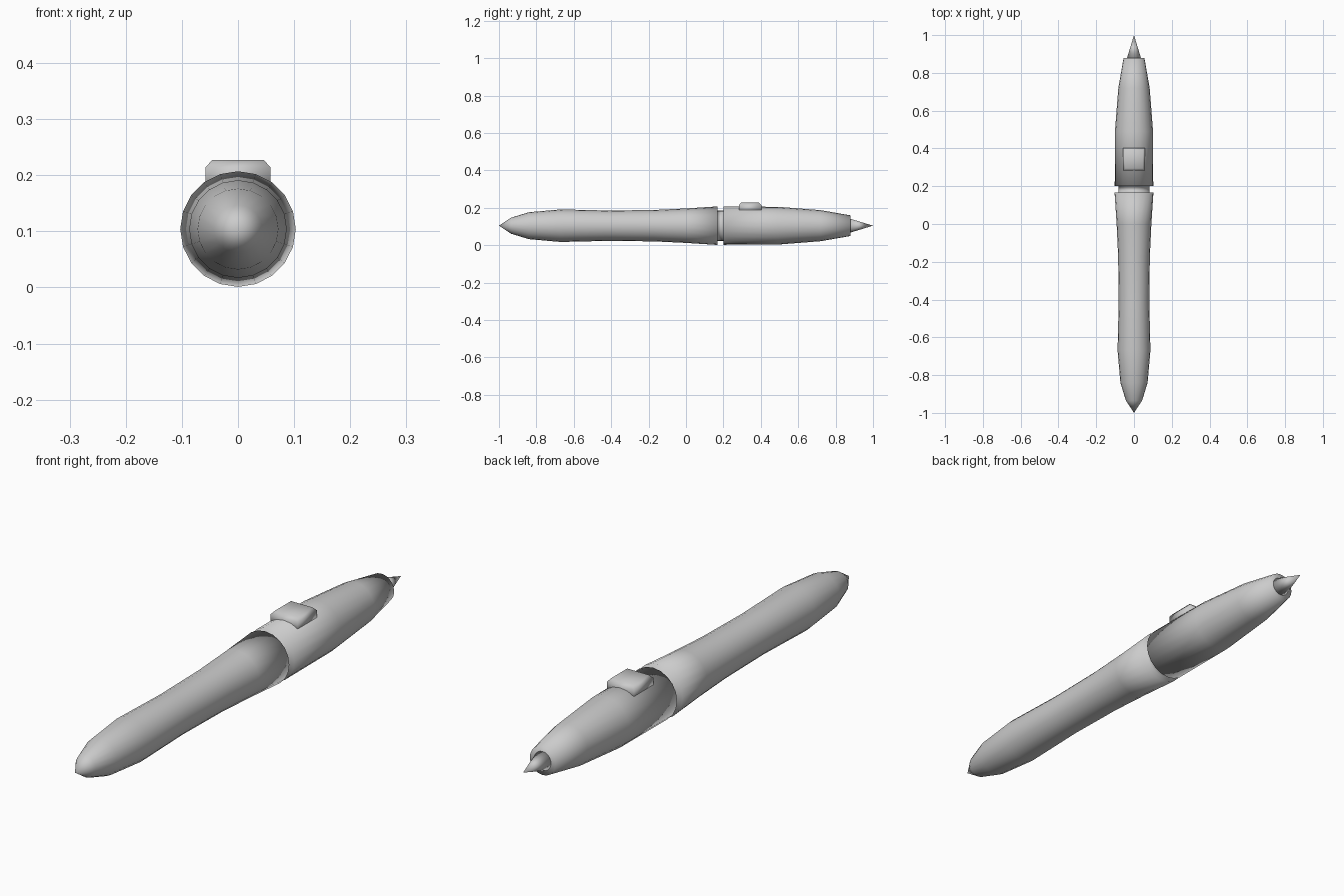
import bpy, bmesh, math

if "Cube" in bpy.data.objects:
    bpy.data.objects.remove(bpy.data.objects["Cube"])

AXIS_Z = 0.104
SIDES = 20


def finish(name, bm):
    bmesh.ops.recalc_face_normals(bm, faces=bm.faces)
    for f in bm.faces:
        f.smooth = True
    mesh = bpy.data.meshes.new(name)
    bm.to_mesh(mesh)
    bm.free()
    obj = bpy.data.objects.new(name, mesh)
    bpy.context.collection.objects.link(obj)
    return obj


def lathe(name, profile, sides=SIDES):
    """Spin (y, radius) points around the long axis; radius 0 makes a point."""
    bm = bmesh.new()
    rings = []
    for y, r in profile:
        if r == 0:
            rings.append([bm.verts.new((0, y, AXIS_Z))] * sides)
        else:
            rings.append([bm.verts.new((r * math.sin(i * math.tau / sides), y,
                                        AXIS_Z + r * math.cos(i * math.tau / sides)))
                          for i in range(sides)])
    for a, b in zip(rings, rings[1:]):
        for i in range(sides):
            j = (i + 1) % sides
            bm.faces.new(list(dict.fromkeys((a[i], a[j], b[j], b[i]))))
    return finish(name, bm)


# Barrel: tail, waisted handle, recessed neck and tapered grip
lathe("barrel", [
    (-1.0, 0), (-0.935, 0.043), (-0.84, 0.072), (-0.67, 0.087), (-0.41, 0.081),
    (-0.17, 0.084), (0.0, 0.092), (0.168, 0.103),
    (0.168, 0.082), (0.2, 0.082),
    (0.2, 0.102), (0.49, 0.101), (0.72, 0.083), (0.88, 0.055), (0.88, 0)])

# Pointed tip
lathe("tip", [(0.875, 0), (0.875, 0.038), (1.0, 0)])

# Button on top of the grip, with a bevelled upper rim
bm = bmesh.new()
loops = []
for hx, hy, z in ((0.058, 0.06, 0.175), (0.058, 0.06, 0.214), (0.046, 0.048, 0.227)):
    loops.append([bm.verts.new((sx * hx, 0.343 + sy * hy, z))
                  for sx, sy in ((-1, -1), (1, -1), (1, 1), (-1, 1))])
for a, b in zip(loops, loops[1:]):
    for i in range(4):
        j = (i + 1) % 4
        bm.faces.new((a[i], a[j], b[j], b[i]))
bm.faces.new(loops[0][::-1])
bm.faces.new(loops[-1])
finish("button", bm)
